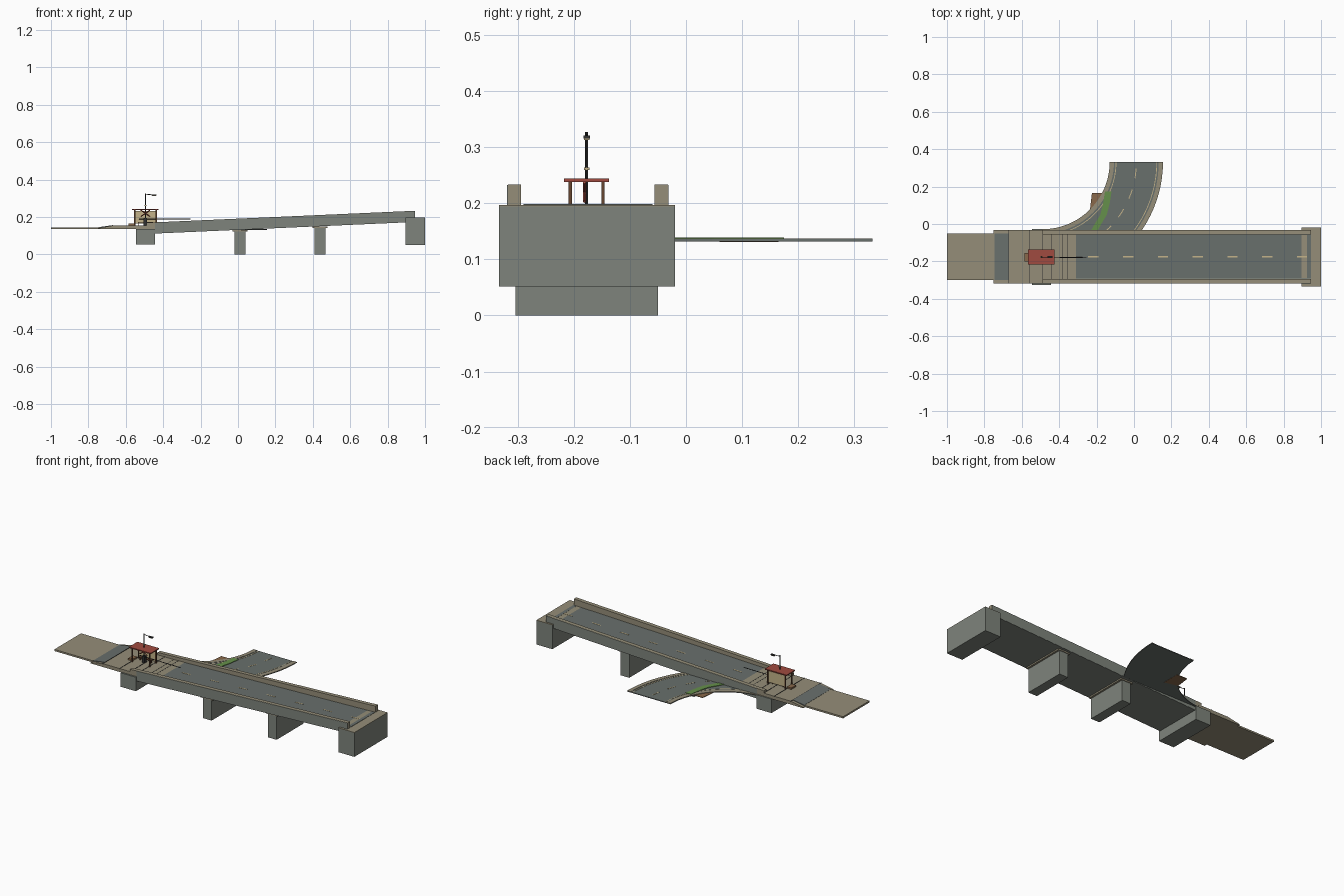
import bpy, bmesh
from math import sin, cos, radians, pi
from mathutils import Vector

cube = bpy.data.objects.get("Cube")
if cube:
    bpy.data.objects.remove(cube, do_unlink=True)


def material(name, r, g, b):
    m = bpy.data.materials.new(name)
    m.use_nodes = True
    m.diffuse_color = (r, g, b, 1)
    bsdf = next(n for n in m.node_tree.nodes if n.type == 'BSDF_PRINCIPLED')
    bsdf.inputs["Base Color"].default_value = (r, g, b, 1)
    return m


CONCRETE = material("concrete", .21, .23, .2)
TAN = material("tan paving", .3, .27, .19)
ASPHALT = material("asphalt", .14, .16, .15)
DARK = material("dark metal", .03, .03, .03)
RED = material("red paint", .35, .07, .05)
WOOD = material("brown wood", .13, .06, .03)
CREAM = material("cream", .55, .45, .25)
GREEN = material("grass", .13, .28, .07)
EARTH = material("earth", .25, .14, .07)


def finish(bm, name, mat):
    bmesh.ops.recalc_face_normals(bm, faces=bm.faces)
    me = bpy.data.meshes.new(name)
    bm.to_mesh(me)
    bm.free()
    me.materials.append(mat)
    ob = bpy.data.objects.new(name, me)
    bpy.context.collection.objects.link(ob)
    return ob


def prism(name, outline, axis, lo, hi, mat):
    """Extrude an outline along y (outline in x, z) or along z (outline in x, y)."""
    bm = bmesh.new()
    place = (lambda a, b: (a, lo, b)) if axis == 'Y' else (lambda a, b: (a, b, lo))
    face = bm.faces.new([bm.verts.new(place(a, b)) for a, b in outline])
    ext = bmesh.ops.extrude_face_region(bm, geom=[face])
    step = Vector((0, hi - lo, 0)) if axis == 'Y' else Vector((0, 0, hi - lo))
    verts = [v for v in ext['geom'] if isinstance(v, bmesh.types.BMVert)]
    bmesh.ops.translate(bm, verts=verts, vec=step)
    return finish(bm, name, mat)


def box(name, x, y, z, mat):
    return prism(name, [(x[0], z[0]), (x[1], z[0]), (x[1], z[1]), (x[0], z[1])],
                 'Y', y[0], y[1], mat)


def rod(name, start, end, radius, mat, sides=8):
    a, b = Vector(start), Vector(end)
    bm = bmesh.new()
    bmesh.ops.create_cone(bm, cap_ends=True, segments=sides, radius1=radius,
                          radius2=radius, depth=(b - a).length)
    ob = finish(bm, name, mat)
    ob.location = (a + b) / 2
    ob.rotation_euler = (b - a).to_track_quat('Z', 'Y').to_euler()
    return ob


MID = -.175
HALF = .142


def top(x):
    return .155 + (x + .4) * .0313


def soffit(x):
    return .112 + (x + .44) * .0445


def strip(name, x0, x1, y0, y1, mat, lift=.001):
    """Thin layer lying on the sloping deck."""
    return prism(name, [(x0, top(x0) - .002), (x1, top(x1) - .002),
                        (x1, top(x1) + lift), (x0, top(x0) + lift)], 'Y', y0, y1, mat)


# Sloping deck with carriageway and centre dashes
L, R = -.49, .945
prism("bridge_deck", [(-.445, soffit(-.445)), (R, soffit(R)), (R, top(R)), (-.445, top(-.445))],
      'Y', MID - HALF, MID + HALF, CONCRETE)
strip("deck_end_paving", -.445, -.31, MID - .118, MID + .118, TAN)
strip("carriageway", -.31, .895, MID - .115, MID + .115, ASPHALT)
strip("end_joint_paving", .895, .925, MID - .115, MID + .115, TAN)
strip("end_joint", .925, R, MID - .115, MID + .115, ASPHALT, .0015)
for i in range(7):
    x = -.245 + i * .186
    strip("lane_dash", x, x + .055, MID - .003, MID + .003, CREAM, .002)
for x in (-.385, -.355):
    strip("paving_joint", x, x + .003, MID - .118, MID + .118, DARK, .0015)

# Parapets, mirrored about the centre line
for s in (-1, 1):
    def wall(name, a, b, low, mat, x0, cap=0):
        prism(name, [(x0, low(x0)), (R, low(R)), (R, soffit(R) + .06 - cap),
                     (x0, soffit(x0) + .06 - cap)], 'Y', MID + s * a, MID + s * b, mat)
    wall("parapet", .119, .1425, lambda x: top(x) - .005, TAN, L)
    wall("parapet_outer_face", .1425, .144, soffit, CONCRETE, -.445, .001)

# Piers and abutments
for x, h in ((.01, .122), (.438, .142)):
    box("pier", (x - .029, x + .029), (-.304, -.05), (0, h), CONCRETE)
    box("pier_cap", (x - .04, x + .04), (-.308, -.046), (h, h + .008), TAN)
box("high_abutment", (.895, 1), (-.333, -.02), (.052, .194), CONCRETE)
for a, b in ((.945, 1),):
    box("high_abutment_paving", (a, b), (-.333, -.02), (.194, .197), TAN)
for a, b in ((-.333, -.32), (-.032, -.02)):
    box("high_abutment_edge", (.895, .945), (a, b), (.194, .197), TAN)
box("low_abutment", (-.545, -.445), (-.326, -.026), (.054, .137), CONCRETE)

# Low approach: flat road, ramp and crossing slab
box("approach_slab", (-1, -.67), (-.3, -.05), (.135, .145), TAN)
prism("crossing_slab", [(-.75, .135), (-.38, .135), (-.38, .156), (-.67, .155), (-.75, .14)],
      'Y', MID - HALF, MID + HALF, TAN)
prism("ramp_surface", [(-.745, .141), (-.67, .154), (-.67, .157), (-.745, .146)],
      'Y', -.3, -.05, ASPHALT)
for x in (-.67, -.56, -.49, -.445):
    box("slab_joint", (x, x + .003), (MID - HALF, MID + HALF), (.15, .157), DARK)

# Curved side road, trimmed where it meets the bridge
CX, CY = -.49, .332


def arc_band(name, r0, r1, z0, z1, mat, a0=0, a1=90, steps=24):
    angles = [-radians(a0 + (a1 - a0) * i / steps) for i in range(steps + 1)]
    pts = [(CX + r0 * cos(a), CY + r0 * sin(a)) for a in angles]
    pts += [(CX + r1 * cos(a), CY + r1 * sin(a)) for a in reversed(angles)]
    ob = prism(name, pts, 'Z', z0, z1, mat)
    bm = bmesh.new()
    bm.from_mesh(ob.data)
    cut = bmesh.ops.bisect_plane(bm, geom=bm.verts[:] + bm.edges[:] + bm.faces[:],
                                 plane_co=(0, -.035, 0), plane_no=(0, -1, 0), clear_outer=True)
    edges = [e for e in cut['geom_cut'] if isinstance(e, bmesh.types.BMEdge)]
    bmesh.ops.holes_fill(bm, edges=edges)
    bmesh.ops.triangulate(bm, faces=[f for f in bm.faces if len(f.verts) > 4])
    bm.to_mesh(ob.data)
    bm.free()


arc_band("side_road", .36, .645, .132, .136, ASPHALT)
for a, b in ((.36, .383), (.622, .645)):
    arc_band("side_road_verge", a, b, .135, .1375, TAN)
for r in (.392, .61):
    arc_band("edge_line", r, r + .004, .135, .137, CREAM)
for a in range(4, 56, 13):
    arc_band("side_road_dash", .5, .505, .135, .137, CREAM, a, a + 6, 4)

# Grass path and earth patch beside the side road
path = [(-.155, .175), (-.165, .11), (-.18, .05), (-.21, 0), (-.23, -.035)]
prism("grass_path", path + [(x + .035, y) for x, y in reversed(path)], 'Z', .135, .139, GREEN)
prism("earth_patch", [(-.225, .165), (-.155, .165), (-.155, .06), (-.235, .08)],
      'Z', .131, .1345, EARTH)

# Shelter: posts, roof, back wall and bench
for x in (-.552, -.437):
    for y in (-.206, -.148):
        box("shelter_post", (x - .003, x + .003), (y - .003, y + .003), (.155, .24), WOOD)
box("shelter_roof", (-.567, -.424), (-.217, -.137), (.238, .244), RED)
box("shelter_back_wall", (-.55, -.439), (-.149, -.146), (.165, .232), CREAM)
box("shelter_bench", (-.535, -.455), (-.168, -.152), (.17, .174), WOOD)
for x in (-.53, -.46):
    box("bench_leg", (x - .002, x + .002), (-.166, -.154), (.155, .17), WOOD)
box("shelter_step", (-.585, -.556), (-.2, -.155), (.155, .165), EARTH)

# Lamp mast with crossed warning boards and barrier arm
PX, PY = -.495, -.177
rod("lamp_mast", (PX, PY, .155), (PX, PY, .327), .0027, DARK)
rod("lamp_arm", (PX, PY, .322), (-.45, PY, .319), .0018, DARK)
box("lamp_head", (-.462, -.437), (PY - .006, PY + .006), (.315, .321), DARK)
box("lamp_lens", (-.46, -.439), (PY - .005, PY + .005), (.313, .315), CREAM)
box("mast_collar", (PX - .005, PX + .005), (PY - .005, PY + .005), (.259, .264), CREAM)
for s in (-1, 1):
    rod("crossed_board", (PX - .025, PY - .004, .22 - s * .017),
        (PX + .025, PY - .004, .22 + s * .017), .003, RED, 4)
box("barrier_housing", (PX - .009, PX + .009), (PY - .009, PY + .009), (.155, .195), DARK)
rod("barrier_arm", (-.53, PY, .19), (-.255, PY - .003, .19), .002, DARK)
